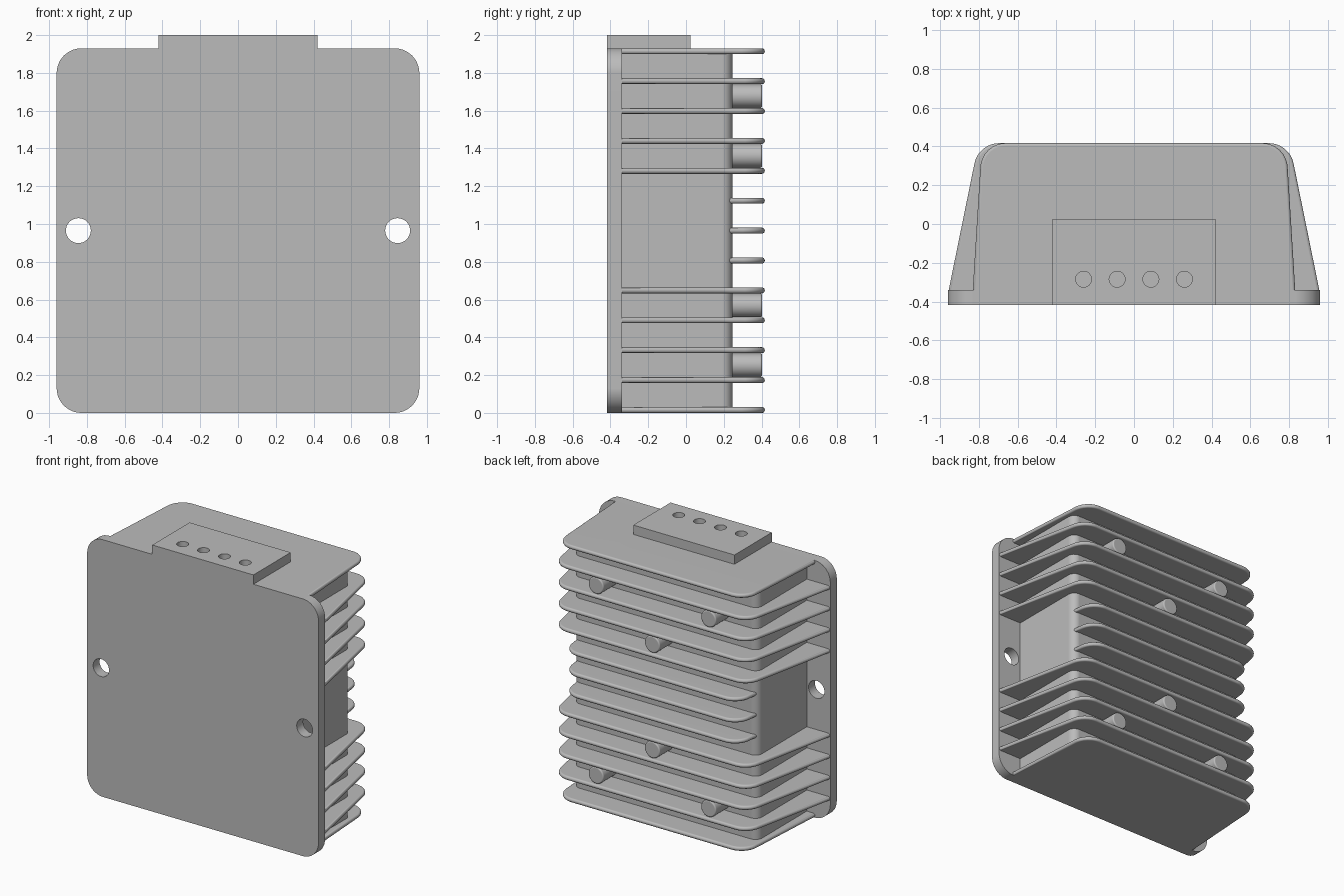
import bpy, bmesh, math
from mathutils import Vector, Matrix

cube = bpy.data.objects.get("Cube")
if cube:
    bpy.data.objects.remove(cube)

GREY = (0.5, 0.5, 0.5, 1)
metal = bpy.data.materials.new("plain grey")
metal.use_nodes = True
metal.diffuse_color = GREY
metal.node_tree.nodes["Principled BSDF"].inputs["Base Color"].default_value = GREY

BACK = 0.417        # rear reach of the fins
FRONT = -0.417      # mounting face
PLATE_BACK = -0.34
HEIGHT = 1.93


def rounded(points, steps=8):
    """Closed outline from (x, y, radius) corners, each corner filleted."""
    out = []
    n = len(points)
    for i, (x, y, r) in enumerate(points):
        p = Vector((x, y))
        if r == 0:
            out.append(p)
            continue
        a = (Vector(points[i - 1][:2]) - p).normalized()
        b = (Vector(points[(i + 1) % n][:2]) - p).normalized()
        half = a.angle(b) / 2
        centre = p + (a + b).normalized() * (r / math.sin(half))
        start = p + a * (r / math.tan(half)) - centre
        end = p + b * (r / math.tan(half)) - centre
        for s in range(steps + 1):
            t = s / steps
            out.append(centre + (start * (1 - t) + end * t).normalized() * r)
    return out


def mirrored(half):
    """Complete a right-hand half profile across x = 0."""
    return half + [(-x, y, r) for x, y, r in reversed(half)]


def finish(bm, name):
    bmesh.ops.recalc_face_normals(bm, faces=bm.faces)
    mesh = bpy.data.meshes.new(name)
    bm.to_mesh(mesh)
    bm.free()
    mesh.materials.append(metal)
    obj = bpy.data.objects.new(name, mesh)
    bpy.context.collection.objects.link(obj)
    return obj


def smooth(obj):
    bpy.ops.object.select_all(action='DESELECT')
    obj.select_set(True)
    bpy.context.view_layer.objects.active = obj
    bpy.ops.object.shade_smooth_by_angle(angle=math.radians(35))
    weighted = obj.modifiers.new("even_normals", 'WEIGHTED_NORMAL')
    weighted.keep_sharp = True
    return obj


def prism(name, outline, z0, z1, edge_round=0):
    """Extrude an outline upward, optionally rounding its top and bottom rims."""
    bm = bmesh.new()
    face = bm.faces.new([bm.verts.new((p.x, p.y, z0)) for p in outline])
    new = bmesh.ops.extrude_face_region(bm, geom=[face])["geom"]
    top = [v for v in new if isinstance(v, bmesh.types.BMVert)]
    bmesh.ops.translate(bm, verts=top, vec=(0, 0, z1 - z0))
    bmesh.ops.recalc_face_normals(bm, faces=bm.faces)
    if edge_round:
        rims = [e for e in bm.edges if abs(e.verts[0].co.z - e.verts[1].co.z) < 1e-6]
        bmesh.ops.bevel(bm, geom=rims, offset=edge_round, segments=4,
                        profile=0.5, affect='EDGES', clamp_overlap=True)
    return finish(bm, name)


def cylinder(name, radius, length, centre, along_y=False, edge_round=0):
    bm = bmesh.new()
    bmesh.ops.create_cone(bm, cap_ends=True, segments=32, radius1=radius,
                          radius2=radius, depth=length)
    if edge_round:
        rims = [e for e in bm.edges if e.verts[0].co.z * e.verts[1].co.z > 0]
        bmesh.ops.bevel(bm, geom=rims, offset=edge_round, segments=3,
                        profile=0.5, affect='EDGES')
    turn = Matrix.Rotation(math.pi / 2, 4, 'X') if along_y else Matrix()
    bm.transform(Matrix.Translation(centre) @ turn)
    return finish(bm, name)


def drill(obj, cutters):
    bpy.context.view_layer.objects.active = obj
    for cutter in cutters:
        mod = obj.modifiers.new("hole", 'BOOLEAN')
        mod.operation = 'DIFFERENCE'
        mod.solver = 'EXACT'
        mod.object = cutter
        bpy.ops.object.modifier_apply(modifier=mod.name)
        bpy.data.objects.remove(cutter)


# Mounting plate: drawn flat, then stood upright
plate_outline = rounded(mirrored([(0.96, 0, 0.13), (0.96, HEIGHT, 0.13)]))
plate = prism("mounting_plate", plate_outline, 0, PLATE_BACK - FRONT)
plate.data.transform(Matrix.Translation((0, PLATE_BACK, 0)) @ Matrix.Rotation(math.pi / 2, 4, 'X'))
drill(plate, [cylinder("screw_hole", 0.066, 0.3, (s * 0.845, -0.38, HEIGHT / 2), True)
              for s in (-1, 1)])
smooth(plate)

# Housing behind the plate
housing = rounded(mirrored([(0.765, -0.36, 0), (0.765, 0.245, 0.055)]))
smooth(prism("housing", housing, 0.012, HEIGHT - 0.012))

# Cooling fins: narrow at both ends, short in the middle, wide elsewhere
wide = rounded(mirrored([(0.96, -0.36, 0), (0.802, BACK, 0.13)]))
narrow = rounded(mirrored([(0.833, -0.36, 0), (0.785, BACK, 0.13)]))
short = rounded(mirrored([(0.752, 0.18, 0), (0.725, BACK, 0.13)]))
COUNT, THICK = 13, 0.031
pitch = (HEIGHT - THICK) / (COUNT - 1)
for i in range(COUNT):
    if i in (0, COUNT - 1):
        outline = narrow
    elif abs(i - COUNT // 2) <= 1:
        outline = short
    else:
        outline = wide
    z = i * pitch
    smooth(prism(f"fin_{i + 1}", outline, z, z + THICK, THICK * 0.46))

# Round pins between the fins: a pair on outer rows, one on inner rows
for row, xs in ((1.5, (-0.467, 0.467)), (3.5, (0,))):
    for label, level in (("lower", row), ("upper", COUNT - 1 - row)):
        for x in xs:
            smooth(cylinder(f"{label}_pin", 0.063, 0.2,
                            (x, 0.303, level * pitch + THICK / 2), True, 0.01))

# Terminal block with four blind sockets
block = prism("terminal_block",
              rounded(mirrored([(0.42, FRONT, 0), (0.42, 0.025, 0)])), HEIGHT, 2)
drill(block, [cylinder("socket", 0.041, 0.1, (x, -0.285, 2), False)
              for x in (-0.26, -0.087, 0.087, 0.26)])
smooth(block)
